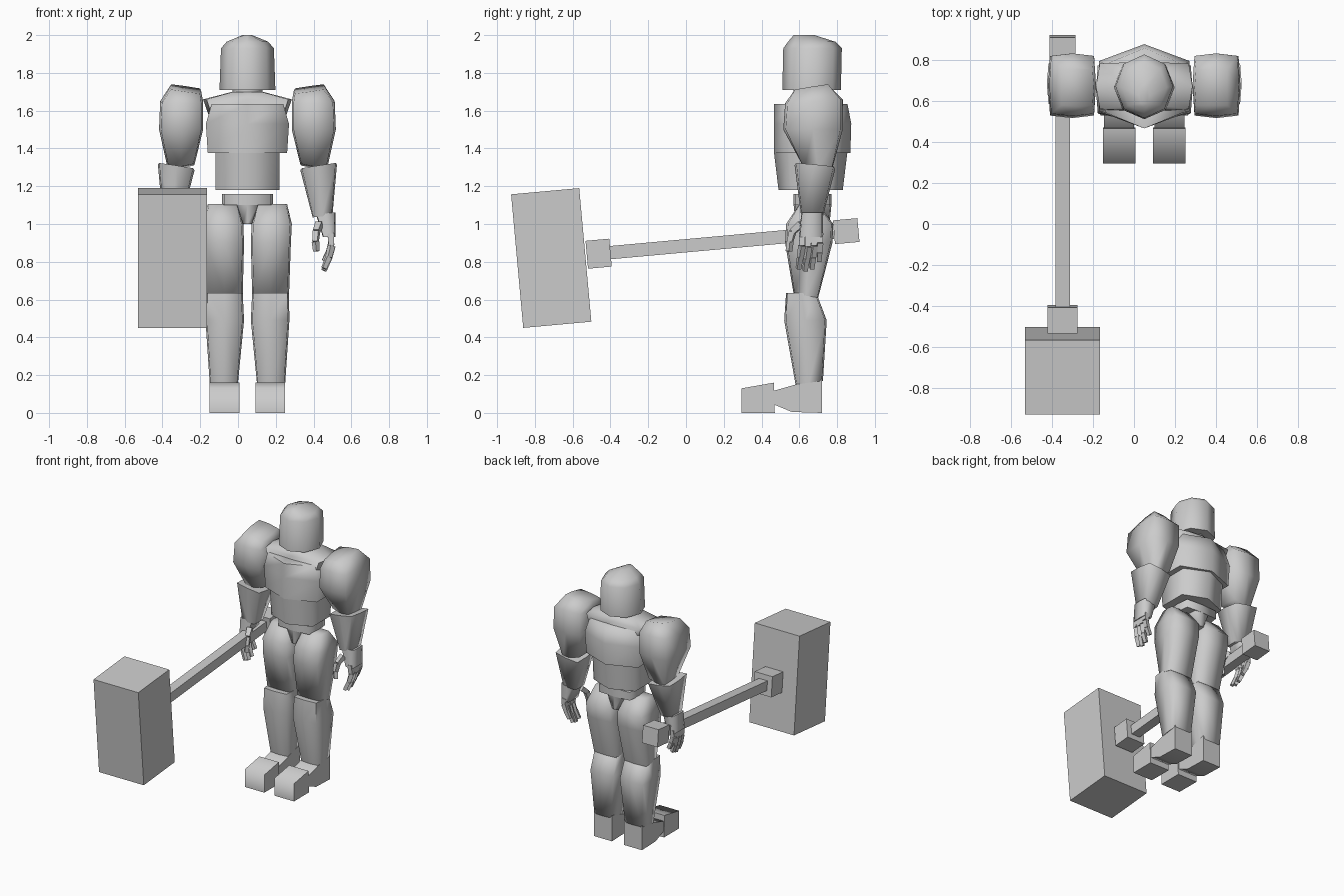
import bpy, bmesh
from math import cos, sin, pi, radians
from mathutils import Vector, Matrix

if "Cube" in bpy.data.objects:
    bpy.data.objects.remove(bpy.data.objects["Cube"])

CX = 0.05  # the figure stands slightly off centre; its parts mirror about this line

# cross-sections in a -1..1 square
OCT = [(cos(i * pi / 4), sin(i * pi / 4)) for i in range(8)]
HEX = [(1, -.6), (1, .6), (0, 1), (-1, .6), (-1, -.6), (0, -1)]
BOX = [(1, 0), (.92, .92), (0, 1), (-.92, .92), (-1, 0), (-.92, -.92), (0, -1), (.92, -.92)]
SQUARE = [(1, -1), (1, 1), (-1, 1), (-1, -1)]


def finish(name, bm, x=CX, mirror=False):
    bmesh.ops.recalc_face_normals(bm, faces=bm.faces)
    me = bpy.data.meshes.new(name)
    bm.to_mesh(me)
    bm.free()
    ob = bpy.data.objects.new(name, me)
    ob.location.x = x
    bpy.context.collection.objects.link(ob)
    if mirror:
        m = ob.modifiers.new("mirror", 'MIRROR')
        m.use_axis[0] = True
        m.use_mirror_merge = False
    return ob


def skin(bm, rings):
    loops = [[bm.verts.new(p) for p in r] for r in rings]
    n = len(loops[0])
    for a, b in zip(loops, loops[1:]):
        for i in range(n):
            j = (i + 1) % n
            bm.faces.new((a[i], a[j], b[j], b[i]))
    bm.faces.new(loops[0][::-1])
    bm.faces.new(loops[-1])


def loft(name, section, rings, mirror=False):
    """rings: (z, x0, x1, y0, y1[, z tilt along x, z tilt along y])"""
    pts = []
    for z, x0, x1, y0, y1, *t in rings:
        tx, ty = t or (0, 0)
        pts.append([((x0 + x1) / 2 + u * (x1 - x0) / 2,
                     (y0 + y1) / 2 + v * (y1 - y0) / 2,
                     z + u * tx + v * ty) for u, v in section])
    bm = bmesh.new()
    skin(bm, pts)
    return finish(name, bm, mirror=mirror)


def prism(name, profile, x0, x1):
    bm = bmesh.new()
    skin(bm, [[(x, y, z) for y, z in profile] for x in (x0, x1)])
    return finish(name, bm, mirror=True)


def chain(name, joints, w):
    """tapered finger segments from joint to joint"""
    bm = bmesh.new()
    for k, (p, q) in enumerate(zip(joints, joints[1:])):
        p, q = Vector(p), Vector(q)
        rot = (q - p).to_track_quat('Z', 'Y')
        r = w / 2 * (1 - .1 * k)
        skin(bm, [[c + rot @ Vector((u * s, v * s, 0)) for u, v in SQUARE]
                  for c, s in ((p, r), (q, r * .85))])
    return finish(name, bm, mirror=True)


# head and neck
loft("head", OCT, [(1.71, -.148, .148, .51, .82), (1.93, -.14, .14, .515, .825),
                   (1.965, -.11, .11, .54, .79), (2.0, -.025, .025, .57, .68)])
loft("neck", OCT, [(1.60, -.08, .08, .57, .76), (1.72, -.08, .08, .57, .76)])

# torso
loft("collar", BOX, [(1.56, -.2, .2, .54, .79), (1.66, -.235, .235, .55, .79),
                     (1.70, -.08, .08, .57, .76)])
loft("chest", HEX, [(1.375, -.21, .21, .465, .87), (1.53, -.22, .22, .465, .875),
                    (1.635, -.19, .19, .465, .855)])
loft("abdomen", HEX, [(1.18, -.17, .17, .49, .83), (1.385, -.17, .17, .465, .855)])
loft("hips", BOX, [(1.10, -.135, .135, .57, .77), (1.16, -.135, .135, .57, .77)])
loft("groin", BOX, [(1.0, -.025, .025, .58, .76), (1.10, -.06, .06, .57, .77)])

# legs
loft("thigh", BOX, [(.62, .025, .22, .57, .70, 0, -.01), (.90, .018, .23, .525, .775),
                    (1.0, .022, .235, .53, .78), (1.105, .05, .21, .60, .70)], True)
loft("shin", BOX, [(.16, .05, .2, .58, .725, 0, .01), (.49, .018, .222, .52, .745),
                   (.635, .025, .22, .53, .69)], True)
prism("heel", [(.44, .055), (.56, .005), (.72, 0), (.72, .19), (.58, .15), (.44, .11)],
      .05, .195)
prism("toe", [(.295, 0), (.47, 0), (.465, .16), (.295, .13)], .042, .2)

# arms
loft("upper_arm", BOX, [(1.30, .28, .42, .62, .775, -.015, -.005), (1.50, .235, .468, .515, .83),
                        (1.65, .235, .462, .525, .83, 0, .01),
                        (1.715, .245, .41, .57, .76, .012, .015)], True)
loft("forearm", BOX, [(1.04, .345, .45, .61, .725, .005, 0),
                      (1.30, .28, .474, .575, .79, .015, -.01)], True)

# hands
loft("palm", BOX, [(.93, .40, .465, .60, .725), (1.06, .36, .465, .61, .725)], True)
for i, (y, tip, drop) in enumerate([(.615, .595, .0), (.648, .63, -.012),
                                    (.68, .665, 0), (.71, .705, .04)]):
    m = (y + tip) / 2
    chain(f"finger_{i + 1}", [(.44, y, .95), (.445, y, .885 + drop * .4),
                              (.43, m, .825 + drop * .7), (.405, tip, .765 + drop)], .034)
chain("thumb", [(.38, .61, 1.0), (.365, .565, .96), (.36, .55, .905), (.365, .545, .855)], .036)

# hammer: boxes placed along one tilted shaft line
tilt = Matrix.Translation((-.3475, -.7135, .82)) @ Matrix.Rotation(radians(5.2), 4, 'X')
for name, along, size in [("hammer_head", 0, (.365, .362, .71)),
                          ("hammer_collar", .252, (.145, .126, .148)),
                          ("hammer_shaft", .9, (.07, 1.2, .07)),
                          ("hammer_pommel", 1.568, (.126, .13, .126))]:
    bm = bmesh.new()
    bmesh.ops.create_cube(bm, size=1)
    bmesh.ops.scale(bm, vec=size, verts=bm.verts)
    bmesh.ops.translate(bm, vec=(0, along, 0), verts=bm.verts)
    bmesh.ops.transform(bm, matrix=tilt, verts=bm.verts)
    finish(name, bm, x=0)

# smooth the bulging surfaces, keep the rims sharp
for ob in bpy.context.collection.objects:
    ob.select_set(True)
    bpy.context.view_layer.objects.active = ob
bpy.ops.object.shade_smooth_by_angle(angle=radians(80))
